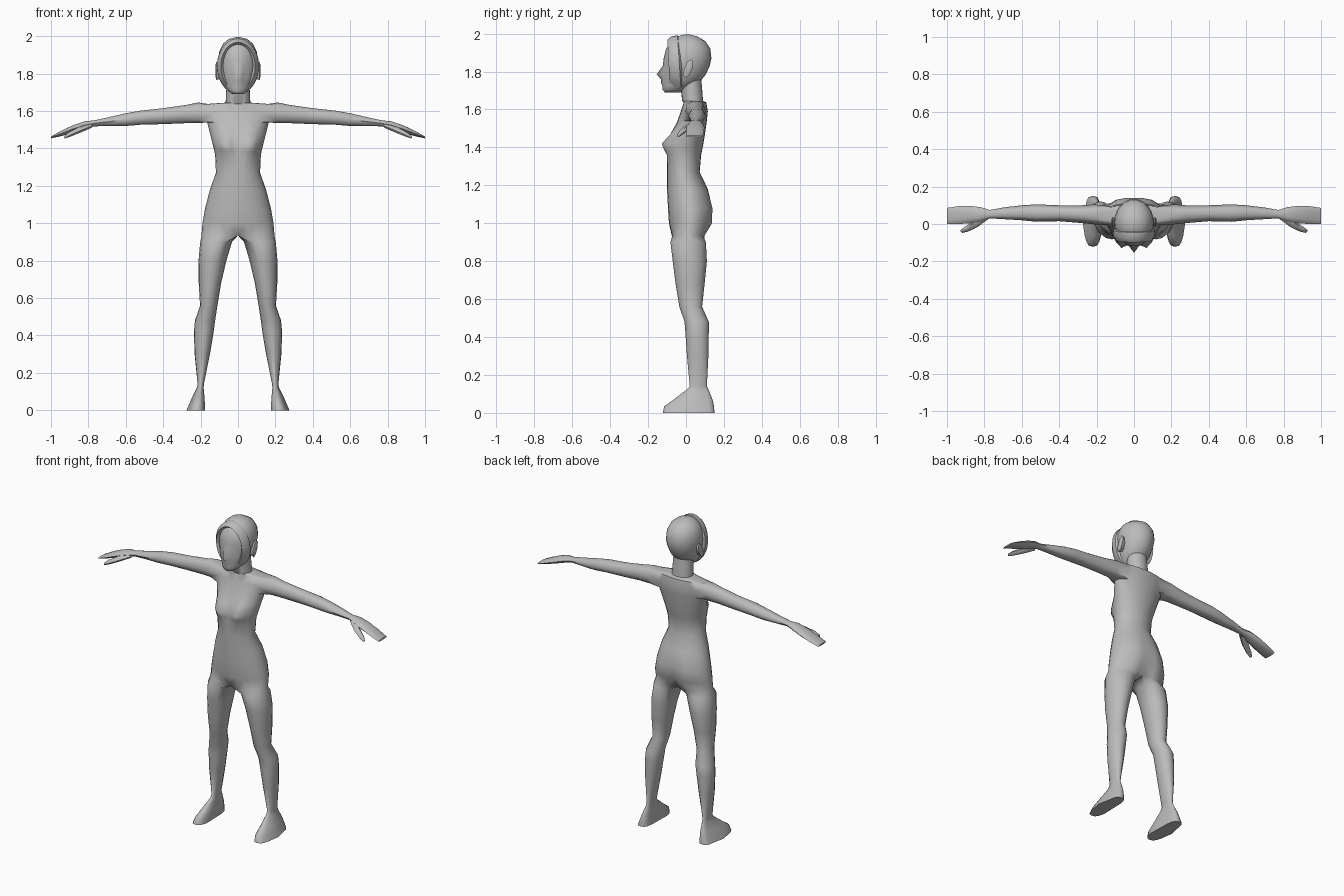
import bpy, bmesh, math

if "Cube" in bpy.data.objects:
    bpy.data.objects.remove(bpy.data.objects["Cube"])

grey = bpy.data.materials.new("plain grey")
grey.use_nodes = True
grey.diffuse_color = (0.5, 0.5, 0.5, 1)
grey.node_tree.nodes["Principled BSDF"].inputs["Base Color"].default_value = (0.5, 0.5, 0.5, 1)


def finish(bm, name, angle=55):
    """Turn a half mesh into a mirrored, smooth shaded object."""
    bmesh.ops.recalc_face_normals(bm, faces=bm.faces)
    mesh = bpy.data.meshes.new(name)
    bm.to_mesh(mesh)
    bm.free()
    mesh.materials.append(grey)
    obj = bpy.data.objects.new(name, mesh)
    bpy.context.collection.objects.link(obj)
    bpy.ops.object.select_all(action='DESELECT')
    obj.select_set(True)
    bpy.context.view_layer.objects.active = obj
    bpy.ops.object.shade_smooth_by_angle(angle=math.radians(angle))
    obj.modifiers.new("mirror", 'MIRROR').use_mirror_merge = True
    return obj


def bridge(bm, a, b, closed=True):
    """Quads between two equally long vertex rows."""
    n = len(a)
    return [bm.faces.new((a[i], a[(i + 1) % n], b[(i + 1) % n], b[i]))
            for i in range(n if closed else n - 1)]


def bump(x, z, cx, cz, sx, sz):
    return math.exp(-((abs(x) - cx) / sx) ** 2 - ((z - cz) / sz) ** 2)


def power(v, e):
    return math.copysign(abs(v) ** e, v)


COLS = 12


def half_ring(bm, z, front, back, width, shape):
    """Half of an oval from the front centre round to the back centre."""
    ring = []
    for i in range(COLS + 1):
        t = math.pi * i / COLS
        x = width * math.sin(t) if 0 < i < COLS else 0.0
        y = (front + back) / 2 - (back - front) / 2 * math.cos(t)
        ring.append(bm.verts.new((x, y + shape(x, y, z), z)))
    return ring


def torso_shape(x, y, z):
    if y < 0:
        return -0.055 * bump(x, z, 0.068, 1.42, 0.045, 0.055)
    return 0.012 * bump(x, z, 0.08, 1.03, 0.05, 0.08) - 0.02 * bump(x, z, 0, 0.97, 0.03, 0.06)


# Body: torso, z / front / back / half width
bm = bmesh.new()
torso = [(0.935, -0.075, 0.1, 0.195), (1.0, -0.09, 0.135, 0.19), (1.08, -0.095, 0.138, 0.176),
         (1.18, -0.1, 0.115, 0.15), (1.27, -0.1, 0.072, 0.118), (1.36, -0.095, 0.08, 0.122),
         (1.385, -0.09, 0.085, 0.126), (1.42, -0.085, 0.092, 0.135), (1.47, -0.07, 0.1, 0.147),
         (1.54, -0.045, 0.11, 0.165), (1.59, -0.027, 0.115, 0.18), (1.637, -0.012, 0.107, 0.175),
         (1.645, -0.02, 0.09, 0.066), (1.77, -0.035, 0.08, 0.06)]
rings = [half_ring(bm, *row, torso_shape) for row in torso]
LOW, MID, TOP, F, B = 9, 10, 11, 3, 9
for r in range(len(rings) - 1):
    faces = bridge(bm, rings[r], rings[r + 1], closed=False)
    if r in (LOW, MID):  # opening for the arm
        bmesh.ops.delete(bm, geom=faces[F:B], context='FACES_ONLY')

# Legs and feet, z / inner x / outer x / front / back / squareness
crotch = [bm.verts.new((0, y, 0.935)) for y in (0.06, 0.01, -0.04)]
loop = rings[0] + crotch
legs = [(0.9, 0.032, 0.202, -0.082, 0.105, 1), (0.8, 0.062, 0.211, -0.07, 0.11, 1),
        (0.68, 0.09, 0.21, -0.055, 0.098, 1), (0.56, 0.11, 0.203, -0.035, 0.085, 1),
        (0.48, 0.122, 0.23, -0.008, 0.12, 1), (0.42, 0.13, 0.236, -0.003, 0.12, 1),
        (0.3, 0.15, 0.232, 0.005, 0.118, 1), (0.14, 0.182, 0.216, 0.02, 0.11, 1),
        (0.12, 0.18, 0.22, 0.0, 0.12, 0.9), (0.07, 0.172, 0.245, -0.065, 0.14, 0.75),
        (0.035, 0.168, 0.26, -0.115, 0.148, 0.7), (0.0, 0.165, 0.275, -0.122, 0.15, 0.6)]
for z, x0, x1, y0, y1, e in legs:
    ring = []
    for i in range(16):
        t = math.radians(22.5 * i - 45)
        u, v = power(math.sin(t), e), power(math.cos(t), e)
        if e < 1:  # narrow heel, toes turned outward
            u = u * (0.75 if v < 0 else 1 - 0.3 * v)
        ring.append(bm.verts.new(((x0 + x1) / 2 + (x1 - x0) / 2 * u,
                                  (y0 + y1) / 2 - (y1 - y0) / 2 * v, z)))
    bridge(bm, loop, ring)
    loop = ring
bm.faces.new(loop)

# Arms and hands, x / front / back / bottom / top
loop = (rings[LOW][F:B + 1] + [rings[MID][B]] + rings[TOP][F:B + 1][::-1] + [rings[MID][F]])
angles = [225 + 15 * i for i in range(7)] + [0] + [45 + 15 * i for i in range(7)] + [180]
arms = [(0.21, -0.002, 0.105, 1.535, 1.646), (0.28, 0.005, 0.1, 1.535, 1.632),
        (0.4, 0.015, 0.1, 1.53, 1.615), (0.52, 0.012, 0.105, 1.527, 1.602),
        (0.6, 0.02, 0.1, 1.52, 1.588), (0.7, 0.026, 0.088, 1.52, 1.565),
        (0.77, 0.03, 0.075, 1.518, 1.55), (0.82, 0.012, 0.09, 1.505, 1.545),
        (0.88, 0.003, 0.097, 1.485, 1.525), (0.94, 0.0, 0.095, 1.467, 1.497),
        (1.0, 0.0, 0.086, 1.454, 1.464)]
for x, y0, y1, z0, z1 in arms:
    ring = [bm.verts.new((x, (y0 + y1) / 2 + (y1 - y0) / 2 * math.cos(math.radians(a)),
                          (z0 + z1) / 2 + (z1 - z0) / 2 * math.sin(math.radians(a))))
            for a in angles]
    bridge(bm, loop, ring)
    loop = ring
bm.faces.new(loop)
finish(bm, "body")

# Thumbs: tapered six sided tubes, centre / radius
bm = bmesh.new()
loop = None
for x, y, z, r in [(0.79, 0.04, 1.522, 0.018), (0.85, -0.002, 1.498, 0.02),
                   (0.9, -0.03, 1.475, 0.016), (0.925, -0.042, 1.46, 0.008)]:
    ring = [bm.verts.new((x + 0.7 * r * math.cos(a), y + 0.7 * r * math.cos(a), z + 0.8 * r * math.sin(a)))
            for a in (math.pi * i / 3 for i in range(6))]
    if loop:
        bridge(bm, loop, ring)
    loop = ring
bm.faces.new(loop)
finish(bm, "thumbs")


# Head with nose, lips and eye hollows
def face_shape(x, y, z):
    if y > 0:
        return 0
    return (-0.034 * bump(x, z, 0, 1.785, 0.016, 0.024) - 0.012 * bump(x, z, 0, 1.74, 0.02, 0.014)
            + 0.01 * bump(x, z, 0.04, 1.83, 0.025, 0.02))


bm = bmesh.new()
head = [(1.69, -0.112, -0.03, 0.03), (1.705, -0.124, 0.0, 0.05), (1.725, -0.12, 0.04, 0.065),
        (1.74, -0.12, 0.065, 0.074), (1.76, -0.12, 0.085, 0.084), (1.785, -0.121, 0.105, 0.093),
        (1.83, -0.122, 0.125, 0.102), (1.87, -0.118, 0.134, 0.106), (1.92, -0.105, 0.128, 0.1),
        (1.96, -0.08, 0.102, 0.08), (1.985, -0.045, 0.06, 0.05), (1.995, -0.01, 0.02, 0.012)]
rings = [half_ring(bm, *row, face_shape) for row in head]
for a, b in zip(rings, rings[1:]):
    bridge(bm, a, b, closed=False)
bm.faces.new(rings[0])
bm.faces.new(rings[-1])
finish(bm, "head")

# Raised band framing the face: half width / half height / y at top / y at bottom
bm = bmesh.new()
loop = None
for w, h, top, low in [(0.08, 0.115, -0.08, -0.075), (0.092, 0.128, -0.098, -0.085),
                       (0.112, 0.147, -0.075, -0.055), (0.113, 0.15, -0.045, -0.025),
                       (0.098, 0.138, -0.03, -0.015)]:
    row = []
    for i in range(11):
        t = math.radians(90 - 14.5 * i)
        s = (math.sin(t) + 1) / 2
        row.append(bm.verts.new((w * math.cos(t) if i else 0, low + (top - low) * s,
                                 1.84 + h * math.sin(t))))
    if loop:
        bridge(bm, loop, row, closed=False)
    loop = row
finish(bm, "face_band", 40)

# Ears
bm = bmesh.new()
loop = None
for x, size in [(0.09, 0.8), (0.115, 1), (0.119, 0.7)]:
    ring = []
    for i in range(8):
        a = math.pi * i / 4
        z = 0.05 * size * math.sin(a)
        ring.append(bm.verts.new((x, 0.012 + 0.022 * size * math.cos(a) + 0.3 * z, 1.815 + z)))
    if loop:
        bridge(bm, loop, ring)
    loop = ring
bm.faces.new(loop)
finish(bm, "ears")
